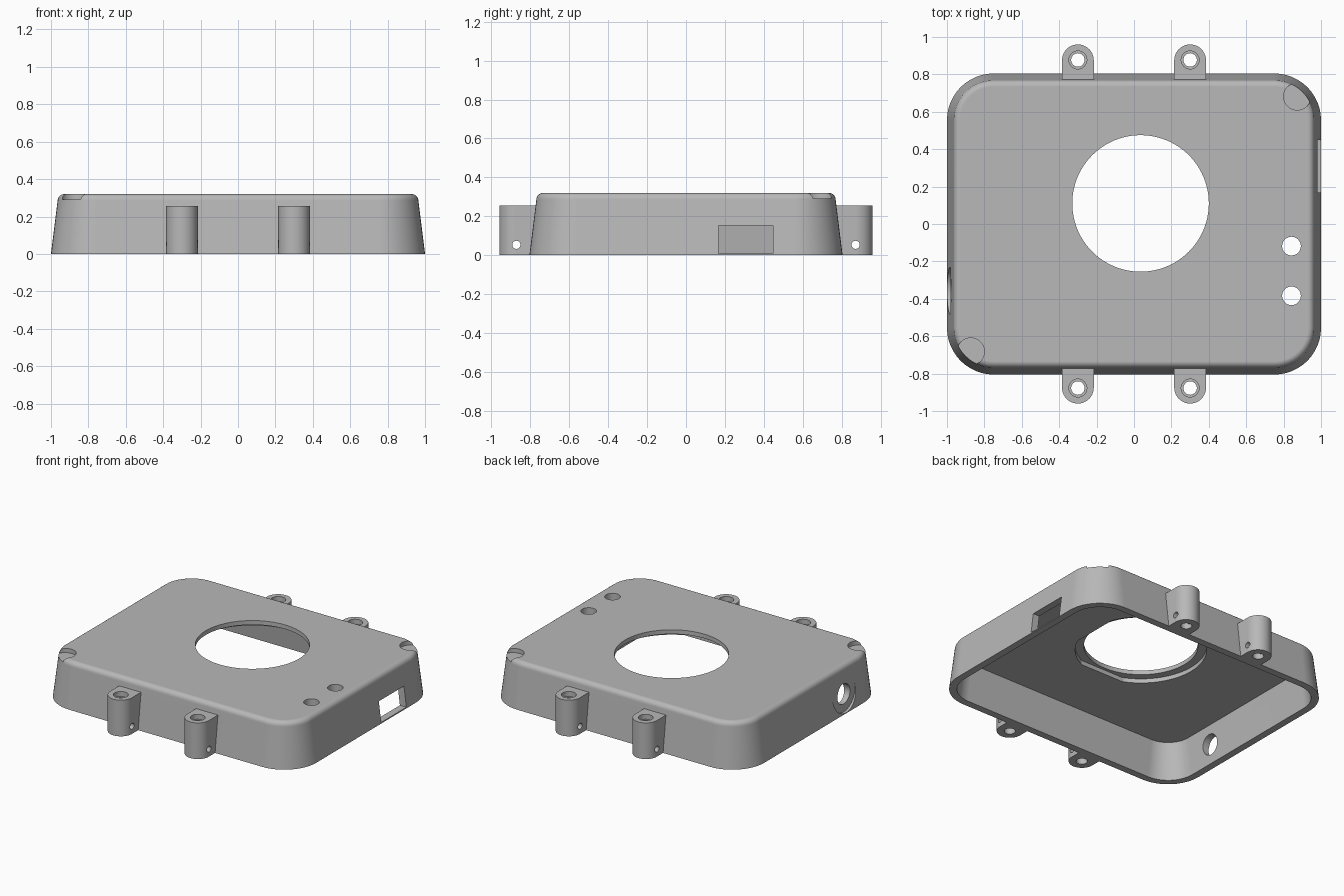
import bpy, bmesh, math
from math import sin, cos, pi
from mathutils import Matrix, Vector

if "Cube" in bpy.data.objects:
    bpy.data.objects.remove(bpy.data.objects["Cube"], do_unlink=True)

HALF_X, HALF_Y, HEIGHT, CORNER = 1.0, 0.805, 0.32, 0.25
TAPER = 0.125          # inward lean of the walls per unit of height
WALL, CEILING = 0.05, 0.26
FILLET = 0.035

grey = bpy.data.materials.new("plain grey")
grey.use_nodes = True
colour = (0.48, 0.48, 0.48, 1)
grey.diffuse_color = colour
grey.node_tree.nodes["Principled BSDF"].inputs["Base Color"].default_value = colour


def finish(name, bm):
    bmesh.ops.recalc_face_normals(bm, faces=bm.faces[:])
    mesh = bpy.data.meshes.new(name)
    bm.to_mesh(mesh)
    bm.free()
    mesh.materials.append(grey)
    obj = bpy.data.objects.new(name, mesh)
    bpy.context.collection.objects.link(obj)
    return obj


def rounded_loft(name, levels, steps=12):
    """Solid through rounded rectangles, each given as (inset, height)."""
    bm = bmesh.new()
    rings = []
    for inset, z in levels:
        r = CORNER - inset
        ring = []
        for q, (sx, sy) in enumerate([(1, 1), (-1, 1), (-1, -1), (1, -1)]):
            for i in range(steps + 1):
                a = (q + i / steps) * pi / 2
                ring.append(bm.verts.new((sx * (HALF_X - CORNER) + r * cos(a),
                                          sy * (HALF_Y - CORNER) + r * sin(a), z)))
        rings.append(ring)
    n = len(rings[0])
    for low, high in zip(rings, rings[1:]):
        for i in range(n):
            j = (i + 1) % n
            bm.faces.new((low[i], low[j], high[j], high[i]))
    bm.faces.new(rings[0])
    bm.faces.new(rings[-1])
    return finish(name, bm)


def cylinder(name, centre, radius, depth, axis="Z", sides=48):
    bm = bmesh.new()
    turn = Matrix.Rotation(pi / 2, 4, "Y") if axis == "X" else Matrix()
    bmesh.ops.create_cone(bm, cap_ends=True, segments=sides, radius1=radius,
                          radius2=radius, depth=depth,
                          matrix=Matrix.Translation(centre) @ turn)
    return finish(name, bm)


def box(name, low, high):
    low, high = Vector(low), Vector(high)
    bm = bmesh.new()
    bmesh.ops.create_cube(bm, size=1, matrix=Matrix.Translation((low + high) / 2)
                          @ Matrix.Diagonal((high - low).to_4d()))
    return finish(name, bm)


def combine(target, tool, operation="DIFFERENCE"):
    mod = target.modifiers.new("combine", "BOOLEAN")
    mod.operation, mod.solver, mod.object = operation, "EXACT", tool
    bpy.context.view_layer.update()
    bpy.context.view_layer.objects.active = target
    bpy.ops.object.modifier_apply(modifier=mod.name)
    bpy.data.objects.remove(tool, do_unlink=True)


def mounting_lug(x, side):
    """Upright strip with a rounded outer end."""
    width, end, root, top = 0.085, 0.875, 0.765, 0.255
    outline = [(x - width, side * root), (x + width, side * root)]
    outline += [(x + width * cos(a), side * (end + width * sin(a)))
                for a in (pi * i / 20 for i in range(21))]
    bm = bmesh.new()
    face = bm.faces.new([bm.verts.new((px, py, 0)) for px, py in outline])
    grown = bmesh.ops.extrude_face_region(bm, geom=[face])["geom"]
    bmesh.ops.translate(bm, vec=(0, 0, top),
                        verts=[v for v in grown if isinstance(v, bmesh.types.BMVert)])
    return finish("mounting_lug", bm)


# Outer case: tapered walls with a rounded top edge
shoulder = HEIGHT - FILLET
levels = [(0, 0), (TAPER * shoulder, shoulder)]
for i in range(1, 7):
    a = i / 6 * pi / 2
    levels.append((TAPER * shoulder + FILLET * (1 - cos(a)), shoulder + FILLET * sin(a)))
case = rounded_loft("case_cover", levels)

# Four mounting lugs on the front and back walls
lugs = [(x, side) for x in (-0.3, 0.3) for side in (-1, 1)]
for x, side in lugs:
    combine(case, mounting_lug(x, side), "UNION")

# Hollow inside, open at the bottom
combine(case, rounded_loft("cavity", [(WALL - TAPER * 0.1, -0.1),
                                      (WALL + TAPER * CEILING, CEILING)]))

# Lug screw holes with counterbores, and small cross pin holes
for x, side in lugs:
    y = side * 0.877
    combine(case, cylinder("screw_hole", (x, y, 0.1), 0.036, 0.6, sides=32))
    combine(case, cylinder("counterbore", (x, y, 0.27), 0.048, 0.1, sides=32))
    combine(case, cylinder("pin_hole", (x, side * 0.872, 0.053), 0.021, 0.3, "X", 24))

# Large round opening with a flat-sided seat underneath
cx, cy = 0.035, 0.11
seat = cylinder("seat", (cx, cy, 0.24), 0.42, 0.1, sides=96)
combine(seat, box("seat_limits", (cx - 0.5, cy - 0.385, 0), (cx + 0.385, cy + 0.5, 0.5)),
        "INTERSECT")
combine(case, seat)
combine(case, cylinder("opening", (cx, cy, 0.3), 0.365, 0.4, sides=96))

# Two button holes
for y in (-0.118, -0.384):
    combine(case, cylinder("button_hole", (0.842, y, 0.3), 0.05, 0.3, sides=32))

# Shallow round notches in two opposite top corners
for s in (-1, 1):
    combine(case, cylinder("corner_notch", (s * 0.873, s * 0.682, 0.34), 0.073, 0.1))

# Rectangular port in one end wall
combine(case, box("port", (0.85, 0.168, 0.008), (1.2, 0.448, 0.152)))

# Round socket with a flat recess in the other end wall
combine(case, cylinder("socket_recess", (-1.08, -0.357, 0.13), 0.126, 0.2, "X"))
combine(case, cylinder("socket_hole", (-1.0, -0.357, 0.13), 0.07, 0.4, "X", 40))

# Smooth curves, crisp edges
bpy.ops.object.select_all(action="DESELECT")
case.select_set(True)
bpy.context.view_layer.objects.active = case
bpy.ops.object.shade_smooth_by_angle(angle=math.radians(30))
normals = case.modifiers.new("even_normals", "WEIGHTED_NORMAL")
normals.keep_sharp = True
